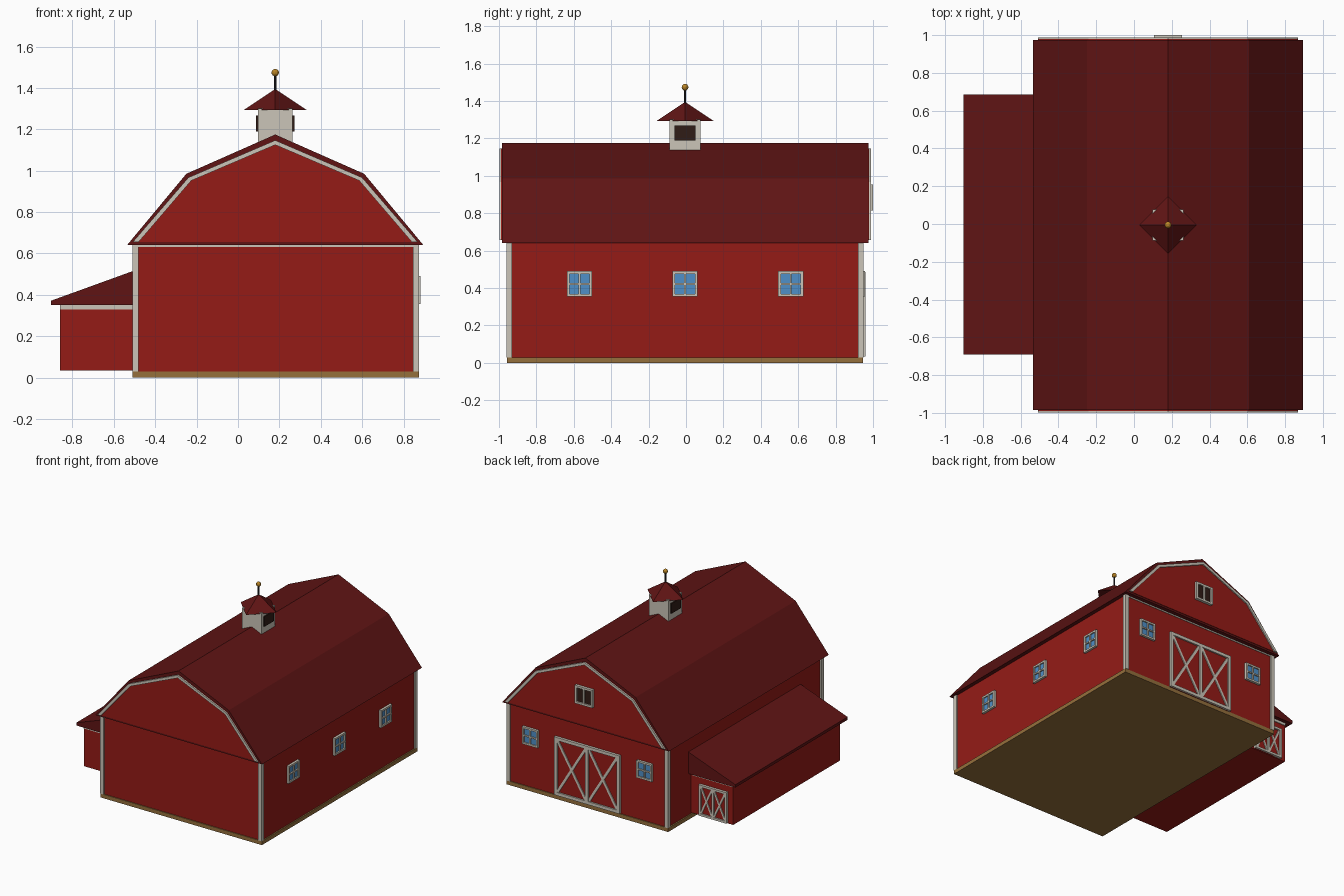
import bpy, bmesh, math
from mathutils import Vector

if "Cube" in bpy.data.objects:
    bpy.data.objects.remove(bpy.data.objects["Cube"])


def mat(name, r, g, b):
    m = bpy.data.materials.new(name)
    m.diffuse_color = (r, g, b, 1)
    m.use_nodes = True
    m.node_tree.nodes["Principled BSDF"].inputs["Base Color"].default_value = m.diffuse_color
    return m


RED = mat("red_paint", .30, .011, .008)
ROOF = mat("roof_red", .115, .007, .007)
TRIM = mat("cream_trim", .60, .56, .48)
GLASS = mat("blue_glass", .08, .28, .58)
DARK = mat("dark_opening", .03, .012, .008)
BASE = mat("base_tan", .30, .16, .045)
GOLD = mat("gold", .50, .24, .02)
IRON = mat("iron", .02, .02, .025)
CX, CY = .18, -.005          # centre of the main barn


def finish(name, bm, material):
    bmesh.ops.recalc_face_normals(bm, faces=bm.faces)
    me = bpy.data.meshes.new(name)
    bm.to_mesh(me)
    bm.free()
    me.materials.append(material)
    ob = bpy.data.objects.new(name, me)
    bpy.context.collection.objects.link(ob)
    return ob


def prisms(name, polys, axis, a, b, material):
    """Extrude (horizontal, z) outlines along axis x or y from a to b."""
    bm = bmesh.new()
    for pts in polys:
        at = (lambda p, d: (d, p[0], p[1])) if axis == 'x' else (lambda p, d: (p[0], d, p[1]))
        va = [bm.verts.new(at(p, a)) for p in pts]
        vb = [bm.verts.new(at(p, b)) for p in pts]
        bm.faces.new(va)
        bm.faces.new(vb[::-1])
        for i in range(len(pts)):
            j = (i + 1) % len(pts)
            bm.faces.new((va[i], va[j], vb[j], vb[i]))
    return finish(name, bm, material)


def rect(u0, u1, v0, v1):
    return [(u0, v0), (u1, v0), (u1, v1), (u0, v1)]


def frame(u0, u1, v0, v1, t):
    return [rect(u0, u0 + t, v0, v1), rect(u1 - t, u1, v0, v1),
            rect(u0 + t, u1 - t, v0, v0 + t), rect(u0 + t, u1 - t, v1 - t, v1)]


def bar(p, q, t):
    p, q = Vector(p), Vector(q)
    d = (q - p).normalized() * t / 2
    n = Vector((-d.y, d.x))
    return [tuple(v) for v in (p + n, q + n, q - n, p - n)]


def mirror(half):
    """Complete a left half outline (eave to ridge) about the ridge."""
    return half + [(2 * CX - x, z) for x, z in half[-2::-1]]


# main barn body
prisms("base_slab", [rect(-.51, .875, 0, .03)], 'y', -.957, .947, BASE)
prisms("barn_walls", [rect(-.50, .865, .03, .65)], 'y', -.95, .94, RED)
for i, x in enumerate((-.51, .845)):
    for j, y in enumerate((-.96, .92)):
        prisms(f"corner_board_{i}{j}", [rect(x, x + .03, .03, .645)], 'y', y, y + .03, TRIM)
for y in (-.954, .938):
    prisms("frieze_board", [rect(-.48, .845, .632, .645)], 'y', y, y + .006, TRIM)

# gambrel roof with gable panels and trim
roof = mirror([(-.535, .642), (-.25, .985), (CX, 1.175)])
prisms("gambrel_roof", [roof], 'y', -.985, .975, ROOF)
outer = mirror([(-.508, .656), (-.24, .967), (CX, 1.147)])
inner = mirror([(-.48, .656), (-.226, .952), (CX, 1.125)])
bands = [[outer[i], outer[i + 1], inner[i + 1], inner[i]] for i in range(4)]
for side, s in (("front", -1), ("back", 1)):
    y = CY + s * .98
    prisms(f"{side}_gable_panel", [outer], 'y', y - s * .01, y + s * .004, RED)
    prisms(f"{side}_gable_trim", bands, 'y', y - s * .01, y + s * .013, TRIM)


# windows: pane, frame and cross bars
def window(name, u, axis, d):
    u0, u1, v0, v1 = u - .067, u + .067, .355, .49
    prisms(name + "_glass", [rect(u0 + .005, u1 - .005, v0 + .005, v1 - .005)], axis, d - .01, d + .008, GLASS)
    bars = frame(u0, u1, v0, v1, .014)
    bars += [rect(u - .005, u + .005, v0, v1), rect(u0, u1, .4175, .4275)]
    prisms(name + "_frame", bars, axis, d - .01, d + .018, TRIM)


for i, y in enumerate((-.57, CY, .56)):
    window(f"side_window_{i}", y, 'x', .865)
for i, x in enumerate((CX - .49, CX + .49)):
    window(f"back_window_{i}", x, 'y', .94)

# loft window in the back gable
prisms("loft_opening", [rect(.115, .245, .825, .945)], 'y', .97, .989, DARK)
prisms("loft_frame", frame(.105, .255, .815, .955, .016) + [rect(CX - .007, CX + .007, .82, .95)],
       'y', .97, 1.0, TRIM)


# double doors with crossed braces
def double_door(name, u, half, v0, v1, t, d):
    prisms(name + "_leaves", [rect(u - half + .005, u + half - .005, v0, v1 - .005)], 'y', d - .01, d + .008, RED)
    boards = frame(u - half, u + half, v0, v1, t)
    boards.append(rect(u - t * .5, u + t * .5, v0 + t, v1 - t))
    prisms(name + "_frame", boards, 'y', d - .01, d + .02, TRIM)
    braces = []
    for a, b in ((u - half + t, u - t * .5), (u + t * .5, u + half - t)):
        braces += [bar((a, v0 + t), (b, v1 - t), t * .8), bar((a, v1 - t), (b, v0 + t), t * .8)]
    prisms(name + "_braces", braces, 'y', d - .01, d + .015, TRIM)


double_door("barn_door", CX, .28, .035, .485, .024, .94)

# lean-to shed on the left
prisms("shed_walls", [rect(-.86, -.50, .035, .36)], 'y', -.66, .65, RED)
prisms("shed_roof", [[(-.903, .35), (-.903, .372), (-.50, .518), (-.50, .35)]], 'y', -.69, .685, ROOF)
for y in (-.666, .646):
    prisms("shed_frieze", [rect(-.86, -.51, .33, .35)], 'y', y, y + .01, TRIM)
double_door("shed_door", -.695, .12, .04, .28, .017, .65)

# cupola with side louvres, pyramid cap and finial
prisms("cupola_box", [rect(CX - .083, CX + .083, 1.08, 1.3)], 'y', CY - .083, CY + .083, TRIM)
prisms("cupola_louvres", [rect(CY - .057, CY + .057, 1.19, 1.268)], 'x', CX - .092, CX + .092, DARK)


def cone(name, sides, r1, r2, z0, z1, material):
    bm = bmesh.new()
    bmesh.ops.create_cone(bm, cap_ends=True, segments=sides, radius1=r1, radius2=r2, depth=z1 - z0)
    ob = finish(name, bm, material)
    ob.location = (CX, CY, (z0 + z1) / 2)


cone("cupola_roof", 4, .153, 0, 1.293, 1.395, ROOF)
cone("finial_pole", 8, .006, .006, 1.37, 1.47, IRON)
bm = bmesh.new()
bmesh.ops.create_uvsphere(bm, u_segments=12, v_segments=8, radius=.018)
ball = finish("finial_ball", bm, GOLD)
ball.location = (CX, CY, 1.474)
